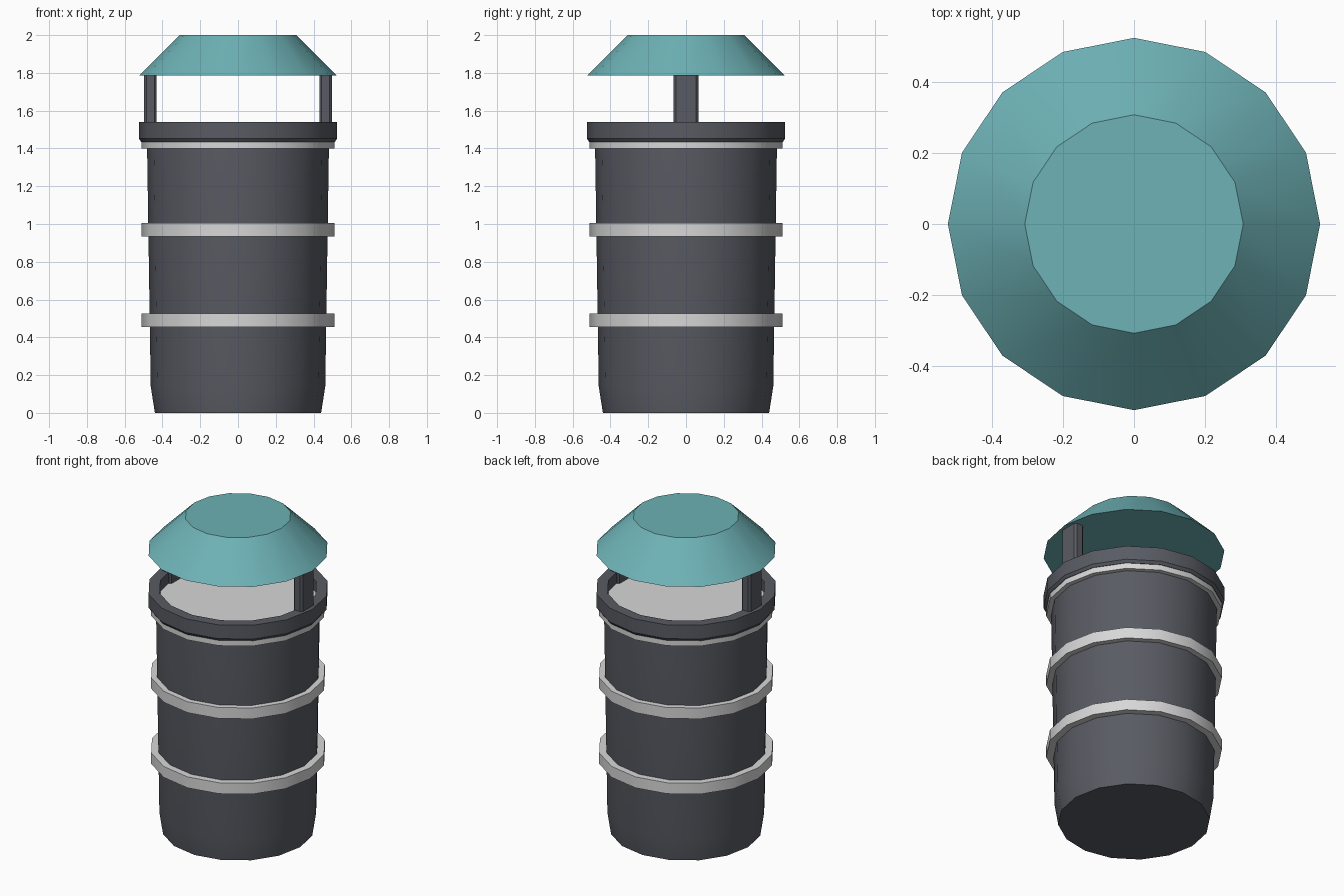
import bpy, bmesh, math

SIDES = 16

if "Cube" in bpy.data.objects:
    bpy.data.objects.remove(bpy.data.objects["Cube"], do_unlink=True)


def material(name, color):
    m = bpy.data.materials.new(name)
    m.use_nodes = True
    m.diffuse_color = (*color, 1)
    m.node_tree.nodes["Principled BSDF"].inputs["Base Color"].default_value = (*color, 1)
    return m


charcoal = material("charcoal", (0.10, 0.105, 0.125))
light_grey = material("light grey", (0.68, 0.68, 0.68))
teal = material("teal", (0.155, 0.445, 0.468))


def finish(name, bm, mat):
    bmesh.ops.recalc_face_normals(bm, faces=bm.faces)
    mesh = bpy.data.meshes.new(name)
    bm.to_mesh(mesh)
    bm.free()
    mesh.materials.append(mat)
    ob = bpy.data.objects.new(name, mesh)
    bpy.context.collection.objects.link(ob)
    bpy.ops.object.select_all(action='DESELECT')
    ob.select_set(True)
    bpy.context.view_layer.objects.active = ob
    bpy.ops.object.shade_smooth_by_angle(angle=math.radians(30))
    return ob


def turned(name, profile, mat, closed=False):
    """Turn (radius, height) points round z; cap the ends, or join them into a ring."""
    bm = bmesh.new()
    rings = []
    for r, z in profile:
        rings.append([bm.verts.new((r * math.cos(a), r * math.sin(a), z))
                      for a in (math.tau * i / SIDES for i in range(SIDES))])
    pairs = list(zip(rings, rings[1:]))
    if closed:
        pairs.append((rings[-1], rings[0]))
    else:
        bm.faces.new(rings[0])
        bm.faces.new(rings[-1])
    for low, high in pairs:
        for i in range(SIDES):
            j = (i + 1) % SIDES
            bm.faces.new((low[i], low[j], high[j], high[i]))
    return finish(name, bm, mat)


# Tapered bin body
turned("body", [(0.44, 0), (0.462, 0.14), (0.482, 1.45)], charcoal)

# Hoops; the top one also closes the bin under the rim
for name, z in (("lower_band", 0.455), ("middle_band", 0.935), ("upper_band", 1.40)):
    turned(name, [(0.51, z), (0.51, z + 0.07)], light_grey)

# Open rim with a chamfered lower edge
turned("rim", [(0.46, 1.435), (0.513, 1.435), (0.525, 1.452),
               (0.525, 1.54), (0.46, 1.54)], charcoal, closed=True)

# Two chamfered posts carrying the roof
for name, side in (("left_post", 1), ("right_post", -1)):
    bm = bmesh.new()
    bmesh.ops.create_cube(bm, size=1)
    for v in bm.verts:
        v.co = (v.co.x * 0.066 + side * 0.464, v.co.y * 0.13, v.co.z * 0.33 + 1.625)
    upright = [e for e in bm.edges if abs(e.verts[0].co.z - e.verts[1].co.z) > 0.1]
    bmesh.ops.bevel(bm, geom=upright, offset=0.012, segments=1, affect='EDGES')
    finish(name, bm, charcoal)

# Sloped roof with a flat top
turned("roof", [(0.525, 1.785), (0.308, 2.0)], teal)
